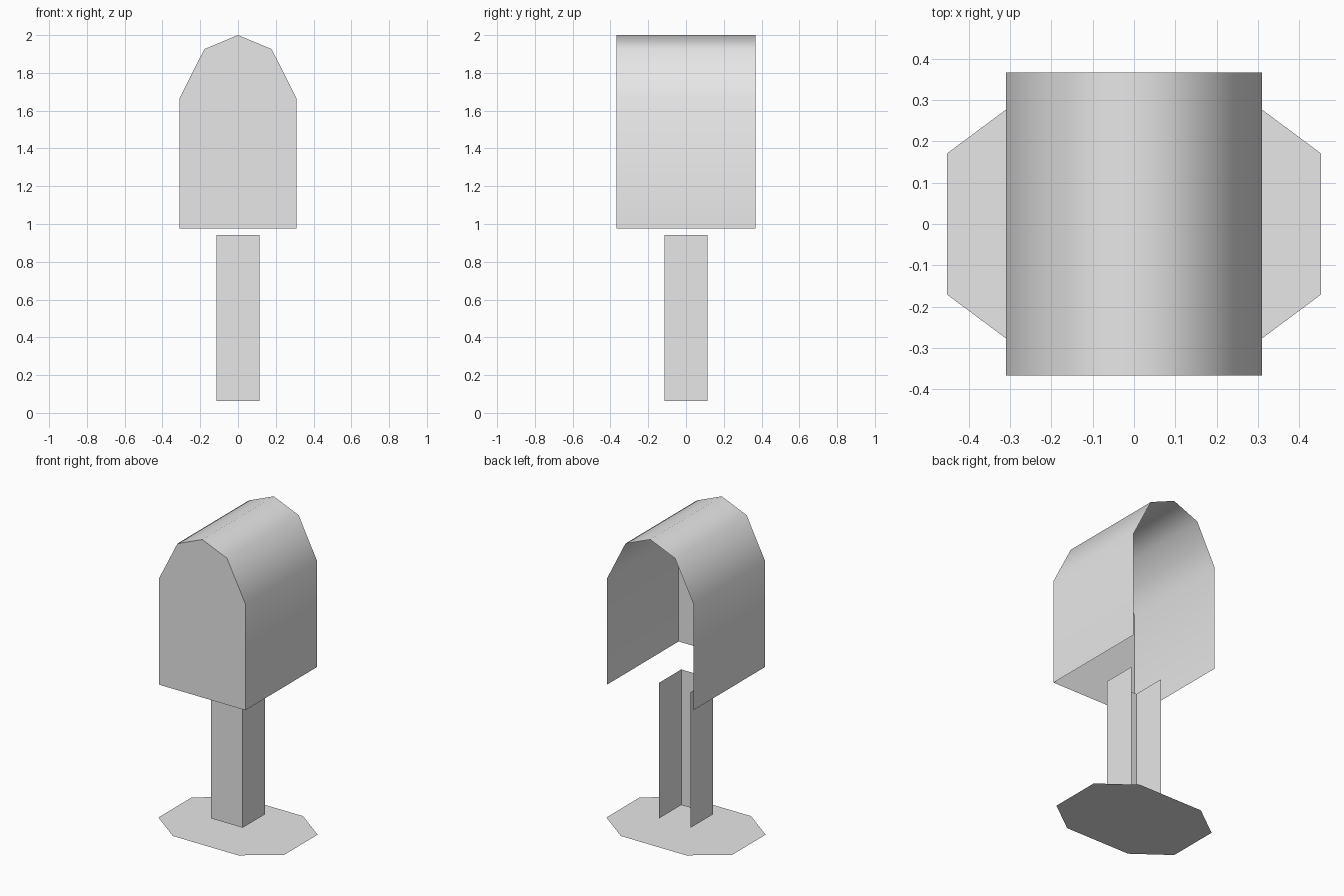
import bpy
import bmesh
import math

cube = bpy.data.objects.get("Cube")
if cube:
    bpy.data.objects.remove(cube, do_unlink=True)

# One plain grey for everything
grey = bpy.data.materials.new("light_grey")
grey.use_nodes = True
colour = (0.8, 0.8, 0.8, 1.0)
grey.diffuse_color = colour
grey.node_tree.nodes["Principled BSDF"].inputs["Base Color"].default_value = colour


def make_object(name, bm):
    """Smooth soft bends, keep square corners sharp, and link the part."""
    for face in bm.faces:
        face.smooth = True
    for edge in bm.edges:
        if len(edge.link_faces) == 2:
            edge.smooth = edge.calc_face_angle() < math.radians(60)
    mesh = bpy.data.meshes.new(name)
    bm.to_mesh(mesh)
    bm.free()
    mesh.materials.append(grey)
    obj = bpy.data.objects.new(name, mesh)
    bpy.context.collection.objects.link(obj)
    return obj


def front_shell(name, profile, depth):
    """Thin shell: closed front and sides, open back and bottom.
    The profile runs from bottom left over the top to bottom right;
    None breaks the run so that the top stays open."""
    bm = bmesh.new()
    front = [p and bm.verts.new((p[0], -depth, p[1])) for p in profile]
    back = [p and bm.verts.new((p[0], depth, p[1])) for p in profile]
    bm.faces.new([v for v in reversed(front) if v])
    for i in range(len(profile) - 1):
        if front[i] and front[i + 1]:
            bm.faces.new((front[i], front[i + 1], back[i + 1], back[i]))
    # Face outwards: the front panel looks towards -y
    for face in bm.faces:
        face.normal_update()
        centre = face.calc_center_median()
        outward = centre.copy()
        outward.z -= sum(p[1] for p in profile if p) / sum(1 for p in profile if p)
        if face.normal.dot(outward) < 0:
            face.normal_flip()
    return make_object(name, bm)


# Arched box
half_arch = [(-0.31, 0.975), (-0.31, 1.665), (-0.178, 1.926)]
arch = half_arch + [(0, 2.0)] + [(-x, z) for x, z in reversed(half_arch)]
front_shell("mailbox_housing", arch, 0.367)

# Square post, open at the top and the back
w = 0.1135
front_shell("post", [(-w, 0.063), (-w, 0.943), None, (w, 0.943), (w, 0.063)], w)

# Flat eight-sided ground plate
corner = [(0.452, 0.171), (0.234, 0.333)]
quarter_pair = corner + [(-x, y) for x, y in reversed(corner)]
outline = quarter_pair + [(-x, -y) for x, y in quarter_pair]
bm = bmesh.new()
bm.faces.new([bm.verts.new((x, y, 0)) for x, y in outline])
make_object("base_plate", bm)
